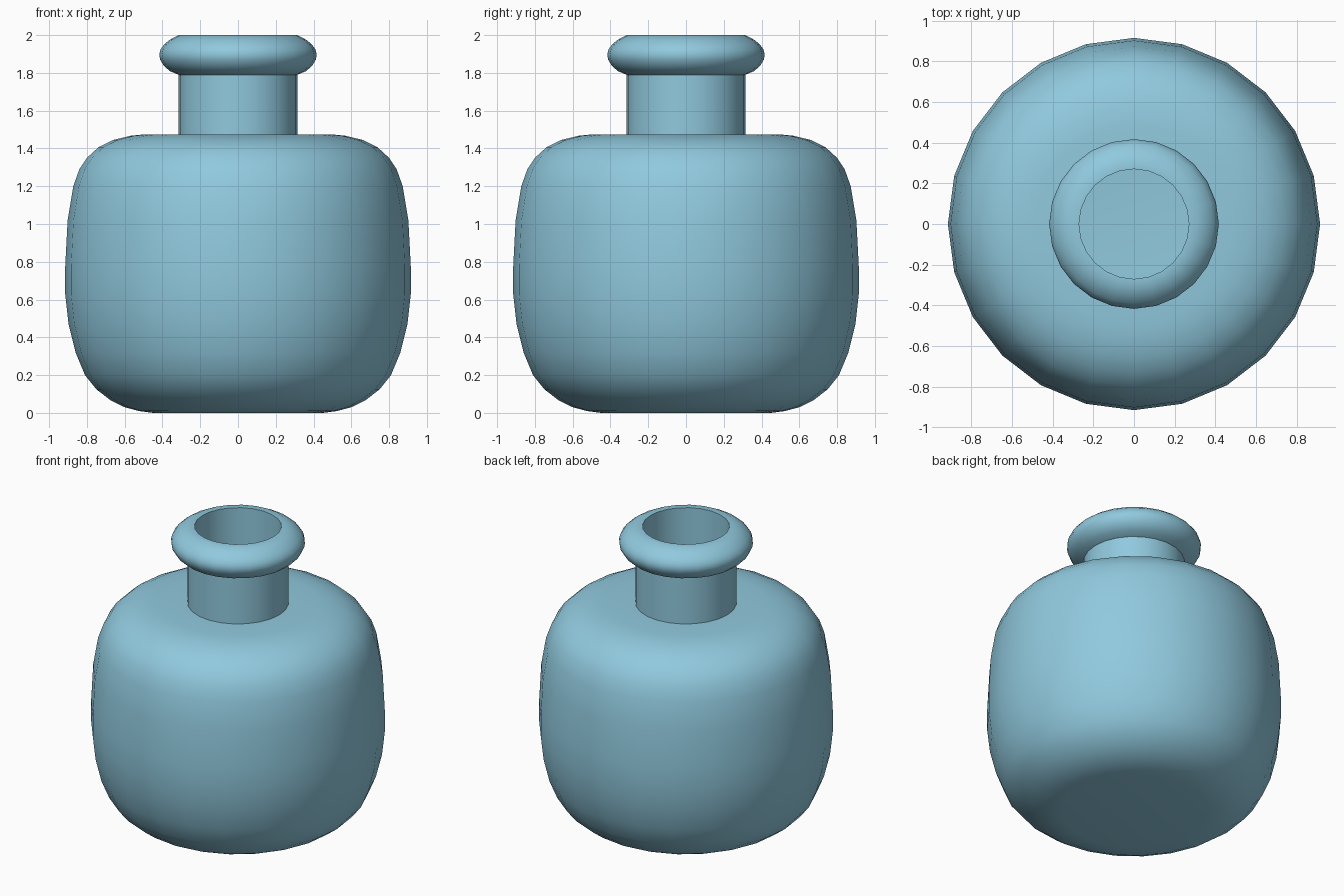
import bpy, bmesh, math
from mathutils import Matrix

cube = bpy.data.objects.get("Cube")
if cube:
    bpy.data.objects.remove(cube, do_unlink=True)

# Single glass colour
glass = bpy.data.materials.new("pale_blue_glass")
glass.use_nodes = True
colour = (0.28, 0.585, 0.73, 1)
glass.diffuse_color = colour
bsdf = next(n for n in glass.node_tree.nodes if n.type == "BSDF_PRINCIPLED")
bsdf.inputs["Base Color"].default_value = colour
bsdf.inputs["Roughness"].default_value = 0.5

# Rounded body profile (radius, height), from base to shoulder
body = [(0.45, 0.0), (0.525, 0.01), (0.60, 0.03), (0.675, 0.067), (0.75, 0.125),
        (0.81, 0.20), (0.86, 0.32), (0.897, 0.47), (0.915, 0.63), (0.915, 0.77),
        (0.902, 1.02), (0.872, 1.20), (0.84, 1.29), (0.80, 1.35), (0.74, 1.405),
        (0.66, 1.445), (0.57, 1.467), (0.49, 1.475)]

# Straight neck and rolled lip
neck = [(0.314, 1.475), (0.314, 1.79)]
lip = [(0.36, 1.809), (0.393, 1.838), (0.412, 1.87), (0.417, 1.897),
       (0.41, 1.925), (0.39, 1.952), (0.36, 1.976), (0.314, 2.0)]

# Hollow inside: straight bore, then the body profile pulled inwards
WALL = 0.04
bore = [(0.27, 2.0), (0.27, 1.475 - WALL)]
inside = [(r - WALL, WALL + z * (1.475 - 2 * WALL) / 1.475) for r, z in reversed(body)]

profile = [(0, 0)] + body + neck + lip + bore + inside + [(0, WALL)]


def lathe(name, points, sides):
    """Spin a profile around z into a smooth-shaded object."""
    bm = bmesh.new()
    verts = [bm.verts.new((r, 0, z)) for r, z in points]
    edges = [bm.edges.new(pair) for pair in zip(verts, verts[1:])]
    bmesh.ops.spin(bm, geom=verts + edges, cent=(0, 0, 0), axis=(0, 0, 1),
                   angle=math.tau, steps=sides, use_merge=False)
    bmesh.ops.remove_doubles(bm, verts=bm.verts[:], dist=0.0005)
    bmesh.ops.recalc_face_normals(bm, faces=bm.faces[:])
    mesh = bpy.data.meshes.new(name)
    bm.to_mesh(mesh)
    bm.free()
    mesh.materials.append(glass)
    obj = bpy.data.objects.new(name, mesh)
    bpy.context.collection.objects.link(obj)
    bpy.ops.object.select_all(action="DESELECT")
    obj.select_set(True)
    bpy.context.view_layer.objects.active = obj
    bpy.ops.object.shade_smooth_by_angle(angle=math.radians(30))
    return obj


lathe("bottle", profile, 24)
